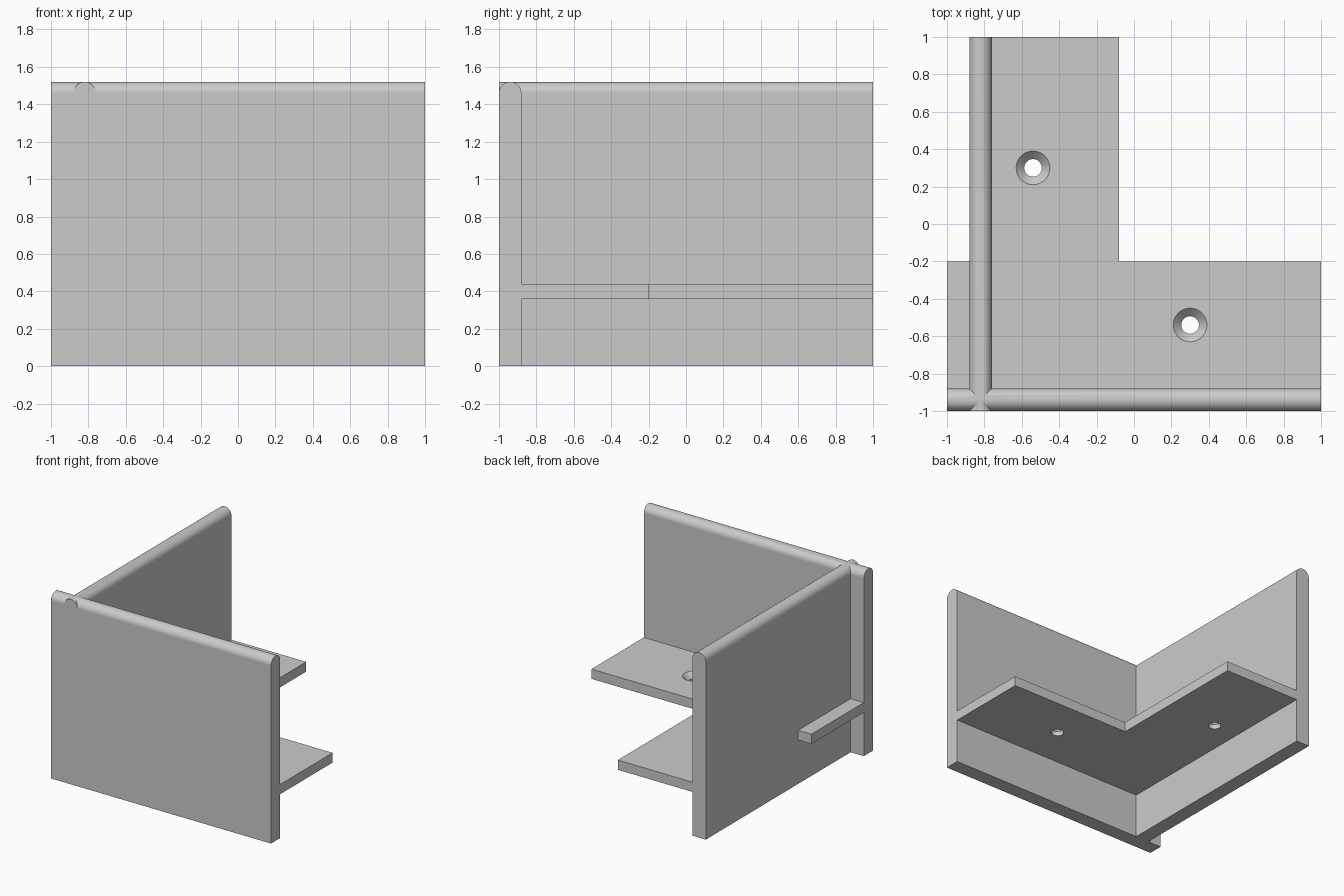
import bpy
import bmesh
import math
from mathutils import Matrix, Vector

default = bpy.data.objects.get("Cube")
if default:
    bpy.data.objects.remove(default, do_unlink=True)

HEIGHT, THICK = 1.52, 0.12
SHELF_LOW, SHELF_TOP = 0.36, 0.44
ARC_STEPS = 24

grey = bpy.data.materials.new("light grey")
grey.use_nodes = True
colour = (0.6, 0.6, 0.6, 1)
grey.diffuse_color = colour
grey.node_tree.nodes["Principled BSDF"].inputs["Base Color"].default_value = colour


def finish(name, bm):
    bmesh.ops.recalc_face_normals(bm, faces=bm.faces)
    mesh = bpy.data.meshes.new(name)
    bm.to_mesh(mesh)
    bm.free()
    mesh.materials.append(grey)
    obj = bpy.data.objects.new(name, mesh)
    bpy.context.collection.objects.link(obj)
    return obj


def prism(name, outline, offset):
    """Extrude a closed outline of 3D points along an offset."""
    bm = bmesh.new()
    face = bm.faces.new([bm.verts.new(p) for p in outline])
    extruded = bmesh.ops.extrude_face_region(bm, geom=[face])
    verts = [g for g in extruded["geom"] if isinstance(g, bmesh.types.BMVert)]
    bmesh.ops.translate(bm, verts=verts, vec=Vector(offset))
    # the starting face must remain as the closing cap
    if face.is_valid is False or len(bm.faces) < len(outline) + 2:
        bmesh.ops.holes_fill(bm, edges=bm.edges)
    return finish(name, bm)


def select_only(obj):
    bpy.ops.object.select_all(action="DESELECT")
    obj.select_set(True)
    bpy.context.view_layer.objects.active = obj


def combine(obj, other, operation):
    select_only(obj)
    mod = obj.modifiers.new("combine", "BOOLEAN")
    mod.operation = operation
    mod.solver = "EXACT"
    mod.object = other
    bpy.ops.object.modifier_apply(modifier=mod.name)
    bpy.data.objects.remove(other, do_unlink=True)


def smooth(obj):
    select_only(obj)
    bpy.ops.object.shade_smooth_by_angle(angle=math.radians(30))
    mod = obj.modifiers.new("flat wall normals", "WEIGHTED_NORMAL")
    mod.keep_sharp = True


# Upright wall section: straight sides with a half-round top edge
r = THICK / 2
section = [(-r, 0), (r, 0)]
for i in range(ARC_STEPS + 1):
    a = math.pi * i / ARC_STEPS
    section.append((r * math.cos(a), HEIGHT - r + r * math.sin(a)))

# Two crossing walls, merged into one body
walls = prism("crossed_walls", [(-1, -0.94 + u, z) for u, z in section], (2, 0, 0))
side = prism("side_wall", [(-0.82 + u, -1, z) for u, z in section], (0, 2, 0))
combine(walls, side, "UNION")
smooth(walls)

# L-shaped shelf inside the corner
corner = [(-0.76, -0.88), (1, -0.88), (1, -0.2), (-0.08, -0.2), (-0.08, 1), (-0.76, 1)]
rise = (0, 0, SHELF_TOP - SHELF_LOW)
shelf = prism("corner_shelf", [(x, y, SHELF_LOW) for x, y in corner], rise)

# Countersunk screw holes: a straight bore and a conical mouth
for x, y in [(-0.54, 0.30), (0.30, -0.54)]:
    for low, high, r1, r2 in [(0.3, 0.5, 0.047, 0.047), (0.39, 0.44, 0.04, 0.09)]:
        if r2 > r1:  # carry the cone slightly past the surface
            r2 += 0.01 * (r2 - r1) / (high - low)
            high += 0.01
        bm = bmesh.new()
        bmesh.ops.create_cone(
            bm, cap_ends=True, segments=48, radius1=r1, radius2=r2, depth=high - low,
            matrix=Matrix.Translation((x, y, (low + high) / 2)))
        cutter = finish("hole_cutter", bm)
        cutter.hide_render = True
        combine(shelf, cutter, "DIFFERENCE")
smooth(shelf)

# Short shelf tab on the outer side of the side wall
tab = [(-1, -0.88), (-0.88, -0.88), (-0.88, -0.2), (-1, -0.2)]
prism("outer_shelf_tab", [(x, y, SHELF_LOW) for x, y in tab], rise)
